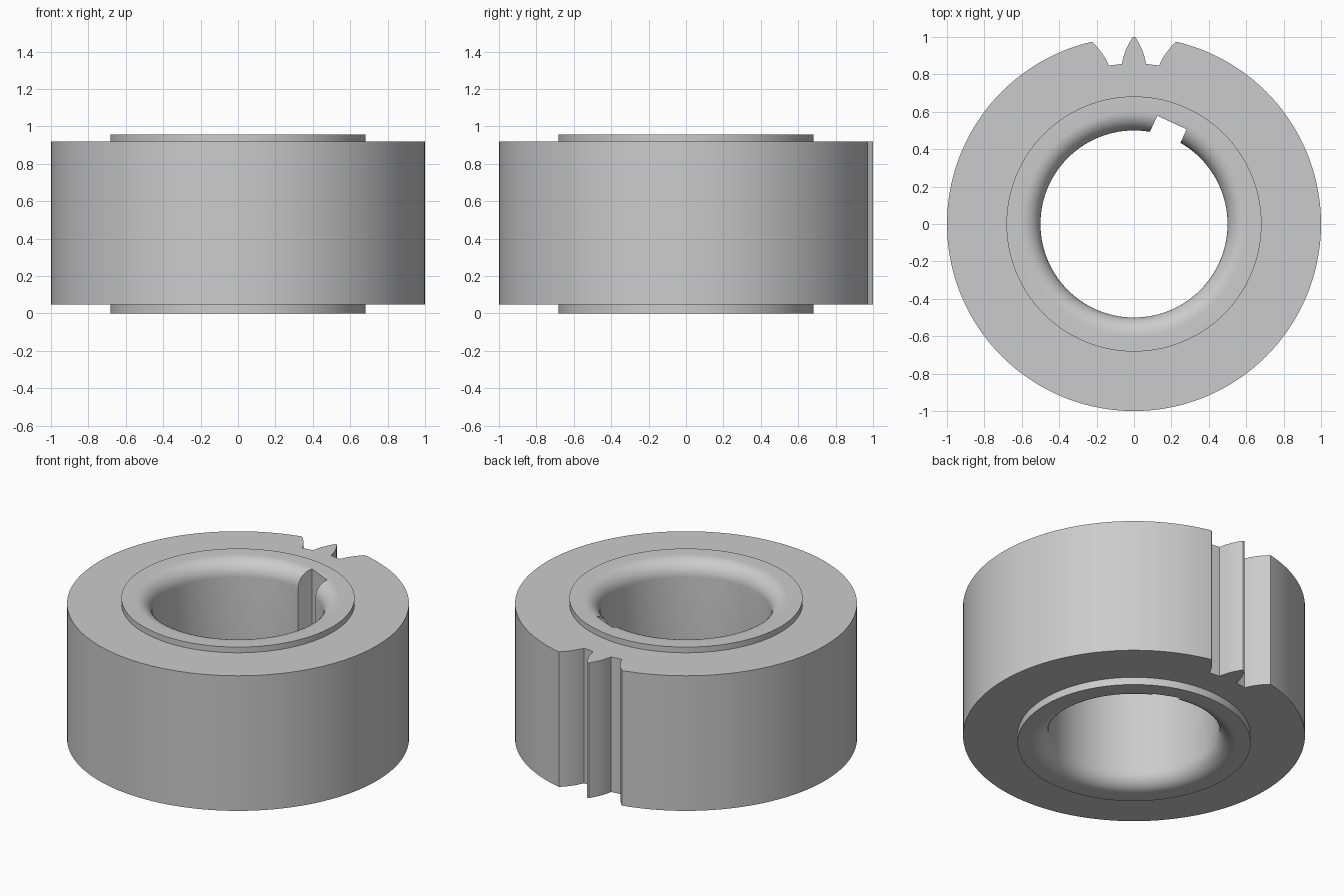
import bpy, bmesh, math
from mathutils import Vector

cube = bpy.data.objects.get("Cube")
if cube:
    bpy.data.objects.remove(cube, do_unlink=True)

SEGMENTS = 144
BORE, HUB, RIM = 0.5, 0.682, 1.0
HUB_TOP, RIM_LOW, RIM_TOP = 0.957, 0.048, 0.92
FILLET = 0.1

steel = bpy.data.materials.new("grey_steel")
steel.use_nodes = True
grey = (0.6, 0.6, 0.6, 1.0)
steel.diffuse_color = grey
steel.node_tree.nodes["Principled BSDF"].inputs["Base Color"].default_value = grey


def make_object(name, bm):
    bmesh.ops.recalc_face_normals(bm, faces=bm.faces)
    mesh = bpy.data.meshes.new(name)
    bm.to_mesh(mesh)
    bm.free()
    obj = bpy.data.objects.new(name, mesh)
    mesh.materials.append(steel)
    bpy.context.collection.objects.link(obj)
    return obj


def revolve(name, profile):
    """Turn a closed (radius, height) profile around z."""
    bm = bmesh.new()
    rings = []
    for i in range(SEGMENTS):
        a = math.tau * i / SEGMENTS
        rings.append([bm.verts.new((r * math.cos(a), r * math.sin(a), z)) for r, z in profile])
    for i, ring in enumerate(rings):
        after = rings[(i + 1) % SEGMENTS]
        for j in range(len(profile)):
            k = (j + 1) % len(profile)
            bm.faces.new((ring[j], after[j], after[k], ring[k]))
    return make_object(name, bm)


def prism(name, outline):
    """Vertical cutter that passes right through the part."""
    bm = bmesh.new()
    face = bm.faces.new([bm.verts.new((x, y, -0.2)) for x, y in outline])
    top = bmesh.ops.extrude_face_region(bm, geom=[face])["geom"]
    bmesh.ops.translate(bm, vec=(0, 0, 1.4), verts=[v for v in top if isinstance(v, bmesh.types.BMVert)])
    # Keep the start cap so the cutter is a closed solid
    if not face.is_valid or any(e.is_boundary for e in bm.edges):
        bmesh.ops.holes_fill(bm, edges=[e for e in bm.edges if e.is_boundary])
    obj = make_object(name, bm)
    obj.hide_render = True
    return obj


def polar(r, degrees):
    # Angle measured clockwise from +y
    a = math.radians(degrees)
    return r * math.sin(a), r * math.cos(a)


# Body: stepped hub and rim with rounded mouths on the bore
mouth = [(BORE + FILLET * (1 - math.cos(t)), FILLET * (1 - math.sin(t)))
         for t in (math.pi / 2 * i / 10 for i in range(11))]
profile = mouth + [(HUB, 0), (HUB, RIM_LOW), (RIM, RIM_LOW),
                   (RIM, RIM_TOP), (HUB, RIM_TOP), (HUB, HUB_TOP)]
profile += [(r, HUB_TOP - z) for r, z in reversed(mouth)]
body = revolve("gear_body", profile)

# Two gaps with curved flanks leave a single tooth between them
flank = [(0.858, 2.35), (0.895, 3.05), (0.93, 3.95), (0.965, 5.05), (1.0, 6.3), (1.1, 6.3)]
cutters = []
for side in (-1, 1):
    centre = side * 6.67
    outline = [polar(r, centre - h) for r, h in flank]
    outline += [polar(r, centre + h) for r, h in reversed(flank)]
    cutters.append(prism("tooth_gap_cutter", outline))

# Keyway in the bore
angle = math.radians(65.5)
out = Vector((math.cos(angle), math.sin(angle)))
across = Vector((out.y, -out.x))
cutters.append(prism("keyway_cutter", [out * d + across * s for d, s in
                                       ((0.35, -0.127), (0.578, -0.127), (0.578, 0.046), (0.35, 0.046))]))

bpy.ops.object.select_all(action="DESELECT")
bpy.context.view_layer.objects.active = body
body.select_set(True)
for cutter in cutters:
    cut = body.modifiers.new("cut", "BOOLEAN")
    cut.operation = "DIFFERENCE"
    cut.solver = "EXACT"
    cut.object = cutter
    bpy.ops.object.modifier_apply(modifier=cut.name)
    bpy.data.objects.remove(cutter, do_unlink=True)

bpy.ops.object.shade_smooth_by_angle(angle=math.radians(25))
